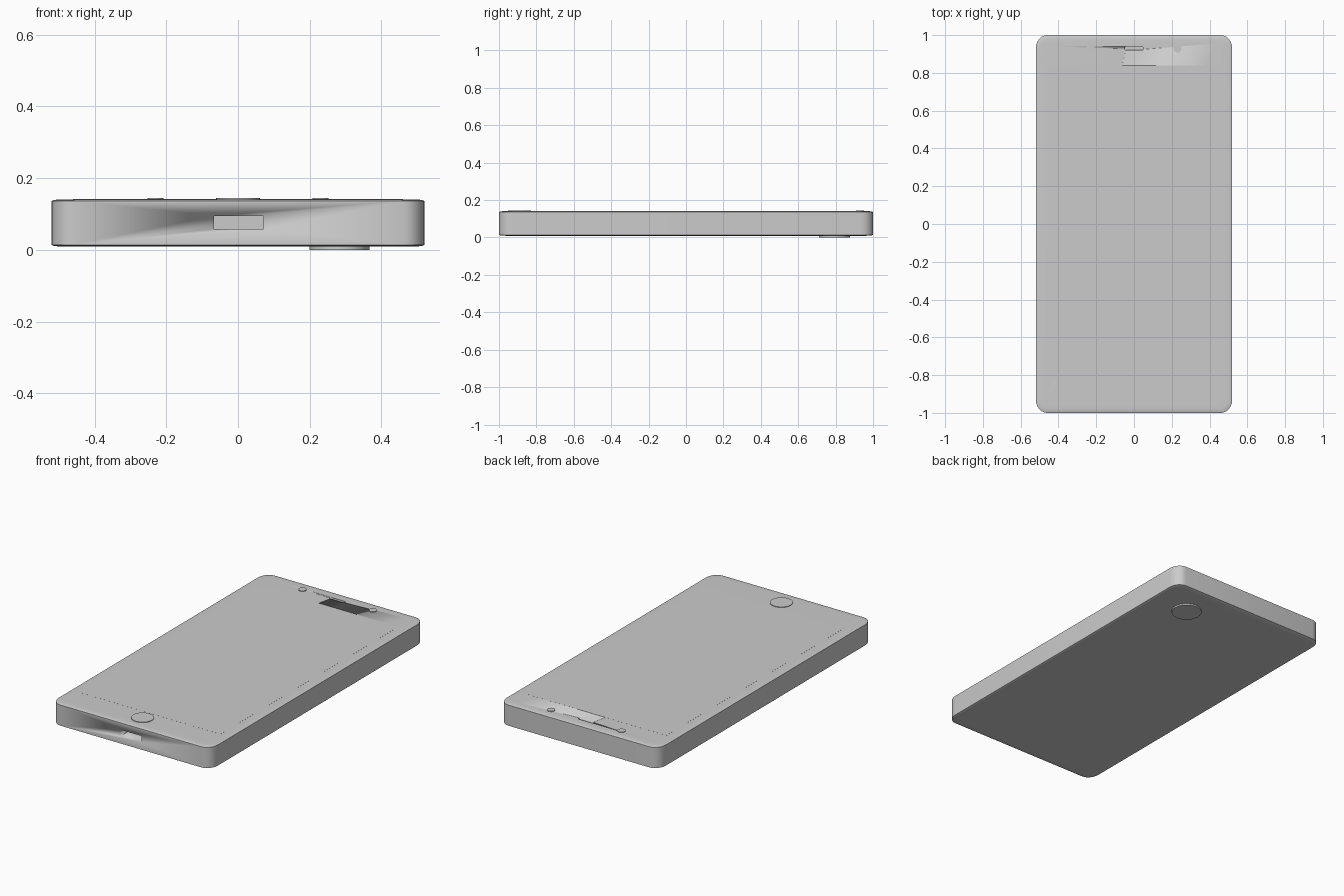
import bpy, bmesh
from math import sin, cos, pi, radians

if "Cube" in bpy.data.objects:
    bpy.data.objects.remove(bpy.data.objects["Cube"])

HX, HY = 0.52, 1.0      # half width and half length
TOP = 0.141             # height of the glass face


def finish(bm, name, angle=30):
    bmesh.ops.recalc_face_normals(bm, faces=bm.faces)
    me = bpy.data.meshes.new(name)
    bm.to_mesh(me)
    bm.free()
    ob = bpy.data.objects.new(name, me)
    bpy.context.collection.objects.link(ob)
    bpy.ops.object.select_all(action='DESELECT')
    bpy.context.view_layer.objects.active = ob
    ob.select_set(True)
    bpy.ops.object.shade_smooth_by_angle(angle=radians(angle))
    return ob


def outline(hx, hy, rx, ry, seg=6):
    """Rounded rectangle, counter-clockwise."""
    pts = []
    for q, (sx, sy) in enumerate([(1, 1), (-1, 1), (-1, -1), (1, -1)]):
        for i in range(seg + 1):
            a = (q + i / seg) * pi / 2
            pts.append((sx * (hx - rx) + rx * cos(a), sy * (hy - ry) + ry * sin(a)))
    return pts


def loft(name, rings, centre=(0, 0)):
    """Skin a stack of (outline, z) rings and cap both ends."""
    bm = bmesh.new()
    loops = [[bm.verts.new((x + centre[0], y + centre[1], z)) for x, y in pts]
             for pts, z in rings]
    n = len(loops[0])
    for a, b in zip(loops, loops[1:]):
        for i in range(n):
            j = (i + 1) % n
            bm.faces.new((a[i], a[j], b[j], b[i]))
    bm.faces.new(loops[0][::-1])
    bm.faces.new(loops[-1])
    return finish(bm, name)


def disc(name, x, y, z0, z1, r, seg=32):
    circle = [(r * cos(2 * pi * i / seg), r * sin(2 * pi * i / seg)) for i in range(seg)]
    return loft(name, [(circle, z0), (circle, z1)], (x, y))


def cut(target, cutter):
    mod = target.modifiers.new(cutter.name, 'BOOLEAN')
    mod.operation = 'DIFFERENCE'
    mod.object = cutter
    cutter.hide_render = True
    cutter.hide_set(True)


# Body: straight sides with shallow rounded rims on both faces
rim = [(0.045, 0.009), (0.02, 0.0095), (0.007, 0.011), (0, 0.014)]
profile = rim + [(d, 0.15 - z) for d, z in reversed(rim)]
body = loft("body", [(outline(HX - d, HY - d, 0.06 - d * 0.5, 0.07 - d * 0.5), z)
                     for d, z in profile])

# Charging port in the front edge
bm = bmesh.new()
bmesh.ops.create_cube(bm, size=1)
bmesh.ops.scale(bm, vec=(0.137, 0.14, 0.037), verts=bm.verts)
bmesh.ops.translate(bm, vec=(0.002, -1.0, 0.0765), verts=bm.verts)
cut(body, finish(bm, "port_cutter"))

# Earpiece slot in the top face
slot = outline(0.05, 0.009, 0.008, 0.008, 4)
cut(body, loft("earpiece_cutter", [(slot, 0.125), (slot, 0.16)], (0, 0.93)))

# Screen, almost flush with the face
panel = outline(0.46, 0.83, 0.002, 0.002, 1)
loft("screen", [(panel, TOP - 0.003), (panel, TOP + 0.0003)], (0, 0.01))

# Home button, sensors and rear camera
disc("home_button", 0, -0.89, TOP - 0.006, 0.1445, 0.061)
for side, label in ((-1, "left"), (1, "right")):
    disc("sensor_" + label, side * 0.23, 0.93, TOP - 0.006, 0.1445, 0.022, 20)
disc("rear_camera", 0.283, 0.793, 0, 0.02, 0.083)
